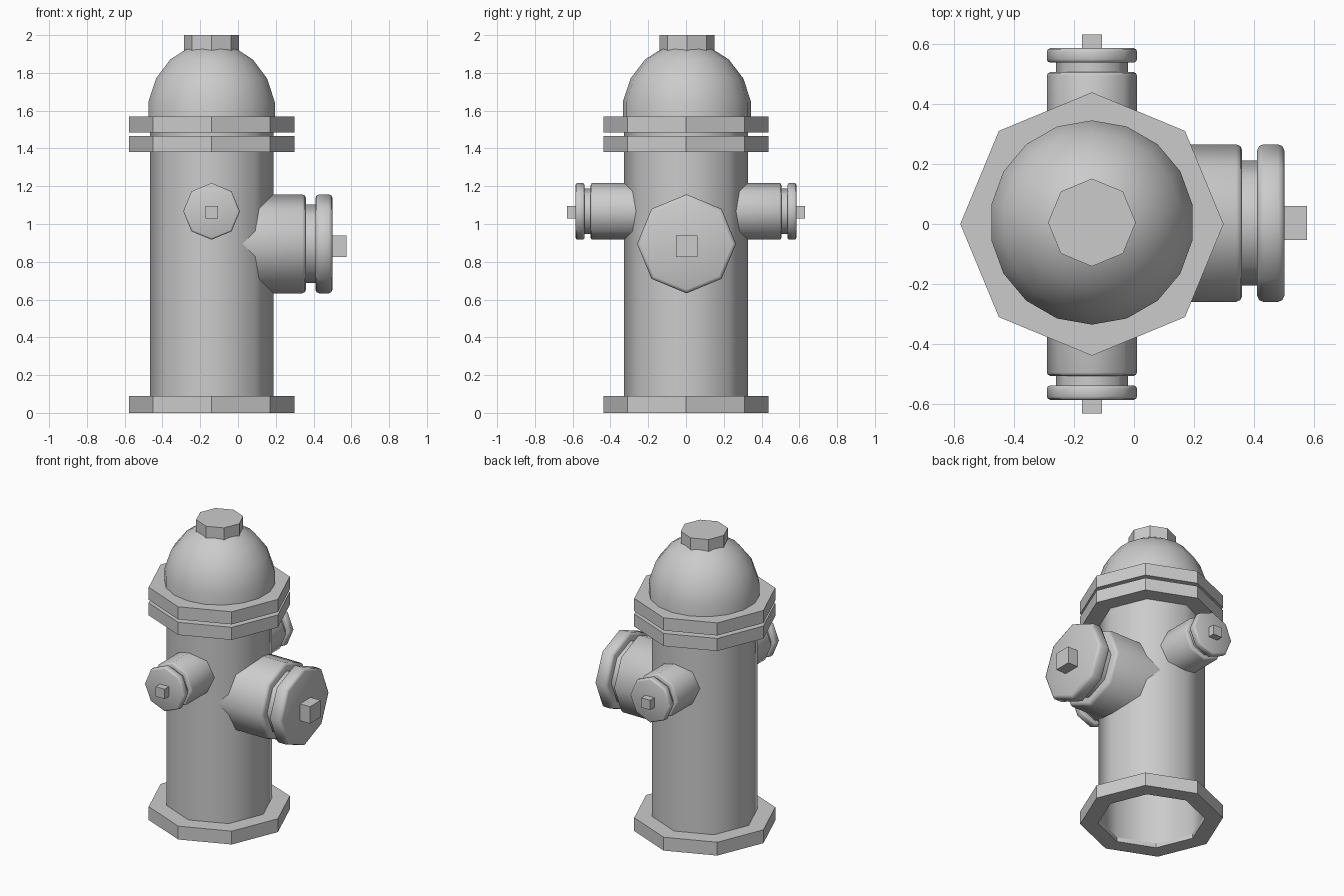
import bpy, bmesh
from math import sin, cos, pi, radians
from mathutils import Matrix, Vector

if "Cube" in bpy.data.objects:
    bpy.data.objects.remove(bpy.data.objects["Cube"])

AXIS_X = -0.14


def lathe(name, profile, sides=8, place=Matrix(), smooth=None, start=0.0, closed=False):
    """Spin (radius, height) points round local z; radius 0 makes a pole."""
    bm = bmesh.new()
    rings = []
    for r, h in profile:
        n = sides if r > 0 else 1
        angles = [start + 2 * pi * i / sides for i in range(n)]
        rings.append([bm.verts.new((r * cos(a), r * sin(a), h)) for a in angles])
    pairs = list(zip(rings, rings[1:]))
    if closed:
        pairs.append((rings[-1], rings[0]))
    for lo, hi in pairs:
        for i in range(sides):
            j = (i + 1) % sides
            quad = [lo[i % len(lo)], lo[j % len(lo)], hi[j % len(hi)], hi[i % len(hi)]]
            bm.faces.new(list(dict.fromkeys(quad)))
    bmesh.ops.recalc_face_normals(bm, faces=bm.faces)
    return finish(name, bm, place, smooth)


def finish(name, bm, place, smooth=None):
    mesh = bpy.data.meshes.new(name)
    bm.to_mesh(mesh)
    bm.free()
    obj = bpy.data.objects.new(name, mesh)
    obj.matrix_world = place
    bpy.context.collection.objects.link(obj)
    if smooth:
        bpy.ops.object.select_all(action='DESELECT')
        obj.select_set(True)
        bpy.context.view_layer.objects.active = obj
        bpy.ops.object.shade_smooth_by_angle(angle=radians(smooth))
    return obj


def square_nut(name, half, h0, h1, place, drop):
    bm = bmesh.new()
    bmesh.ops.create_cube(bm, size=1)
    for v in bm.verts:
        v.co = Vector((v.co.x * 2 * half, v.co.y * 2 * half, h0 + (v.co.z + 0.5) * (h1 - h0)))
    finish(name, bm, Matrix.Translation((0, 0, -drop)) @ place)


def outlet(prefix, place, r, neck, start, barrel, cap, end, nut_half, nut_end, b, drop):
    """Barrel, narrow neck, rounded cap and square nut along local z."""
    lathe(prefix + "_barrel", [(0, start), (r, start), (r, barrel - b), (r - b * 0.3, barrel - b * 0.3),
                               (r - b, barrel), (0, barrel)], place=place, smooth=60)
    lathe(prefix + "_neck", [(neck, barrel - 0.01), (neck, cap + 0.01)], place=place, smooth=60)
    lathe(prefix + "_cap", [(0, cap), (r - b, cap), (r - b * 0.3, cap + b * 0.3), (r, cap + b),
                            (r, end - b), (r - b * 0.3, end - b * 0.3), (r - b, end), (0, end)],
          place=place, smooth=60)
    square_nut(prefix + "_nut", nut_half, end - 0.01, nut_end, place, drop)


centre = Matrix.Translation((AXIS_X, 0, 0))
dome_centre = Matrix.Translation((AXIS_X, 0.005, 0))

# Open octagonal barrel
lathe("body", [(0.327, 0.03), (0.327, 1.53)], place=centre, smooth=60)

# Flange rings
for name, z0, z1 in (("base_flange", 0, 0.09), ("lower_collar", 1.38, 1.465), ("upper_collar", 1.485, 1.57)):
    lathe(name, [(0.328, z0), (0.438, z0), (0.438, z1), (0.328, z1)], place=centre, closed=True)

# Domed bonnet and its octagonal top nut
dome = [(0.345 * cos(radians(a)), 1.58 + 0.38 * sin(radians(a))) for a in (-10, 10, 30, 50, 70)]
lathe("bonnet", dome + [(0, 1.96)], sides=18, place=dome_centre, smooth=40, start=pi / 2)
lathe("top_nut", [(0, 1.91), (0.146, 1.91), (0.146, 2.0), (0, 2.0)], place=dome_centre)

# Large outlet on the right
right = Matrix.Translation((AXIS_X, 0.003, 0.895)) @ Matrix.Rotation(pi / 2, 4, 'Y')
outlet("large_outlet", right, 0.262, 0.208, 0.05, 0.36 - AXIS_X, 0.41 - AXIS_X, 0.50 - AXIS_X,
       0.057, 0.575 - AXIS_X, 0.02, 0.012)

# Matching small outlets on the front and back
for side, sign in (("front", 1), ("back", -1)):
    place = Matrix.Translation((AXIS_X, 0, 1.067)) @ Matrix.Rotation(sign * pi / 2, 4, 'X')
    outlet(side + "_outlet", place, 0.15, 0.12, 0.2, 0.505, 0.537, 0.585, 0.033, 0.63, 0.011, 0.004)
